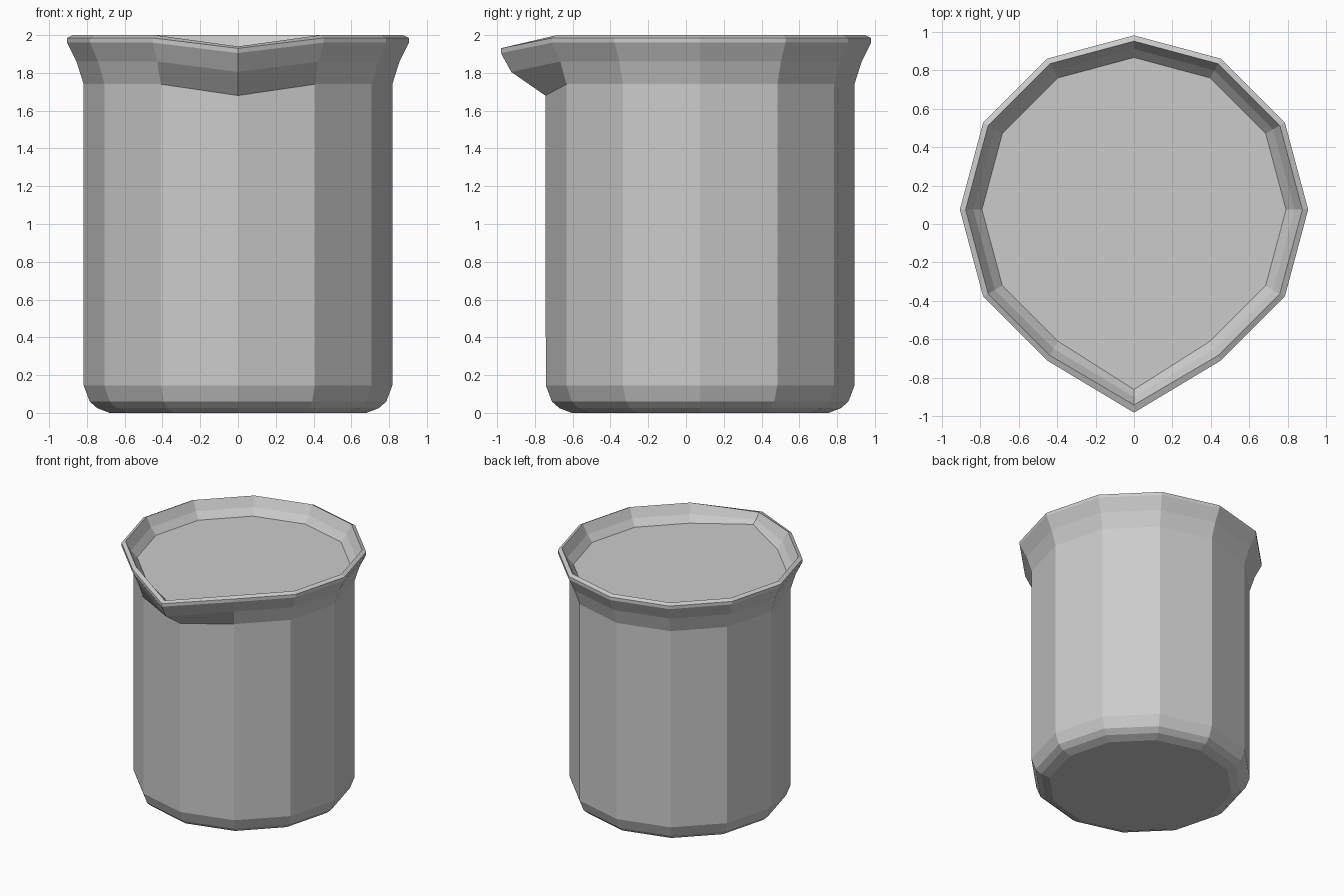
import bpy, bmesh
from math import sin, cos, pi

if "Cube" in bpy.data.objects:
    bpy.data.objects.remove(bpy.data.objects["Cube"])

SIDES = 12
CENTRE_Y = 0.075
SPOUT = 9  # index of the vertex facing -y


def make_object(name, bm):
    bmesh.ops.recalc_face_normals(bm, faces=bm.faces[:])
    mesh = bpy.data.meshes.new(name)
    bm.to_mesh(mesh)
    bm.free()
    obj = bpy.data.objects.new(name, mesh)
    bpy.context.collection.objects.link(obj)
    return obj


def ring(bm, r, z, spout=None):
    """Twelve-sided ring; spout = (y, z) of the pulled-out front vertex."""
    verts = []
    for i in range(SIDES):
        a = 2 * pi * i / SIDES
        co = (r * cos(a), CENTRE_Y + r * sin(a), z)
        if spout and i == SPOUT:
            co = (0, spout[0], spout[1])
        verts.append(bm.verts.new(co))
    return verts


# Wall profile from the base, up the outside, over the lip and inside
# (radius, height, front spout vertex)
profile = [
    (0.68, 0.0, None),
    (0.745, 0.025, None),
    (0.785, 0.06, None),
    (0.817, 0.145, None),
    (0.817, 1.74, (-0.745, 1.68)),
    (0.855, 1.86, (-0.925, 1.805)),
    (0.905, 1.96, (-0.98, 1.905)),
    (0.905, 1.985, (-0.98, 1.93)),
    (0.875, 2.0, (-0.94, 1.94)),
    (0.835, 1.925, (-0.90, 1.895)),
    (0.79, 1.872, (-0.86, 1.872)),
]

# Beaker wall with rounded foot, flared lip and pouring spout
bm = bmesh.new()
rings = [ring(bm, *p) for p in profile]
for lo, hi in zip(rings, rings[1:]):
    for i in range(SIDES):
        j = (i + 1) % SIDES
        bm.faces.new((lo[i], lo[j], hi[j], hi[i]))
bm.faces.new(rings[0][::-1])   # base
bm.faces.new(rings[-1])        # flat filled surface just below the lip
make_object("beaker", bm)
